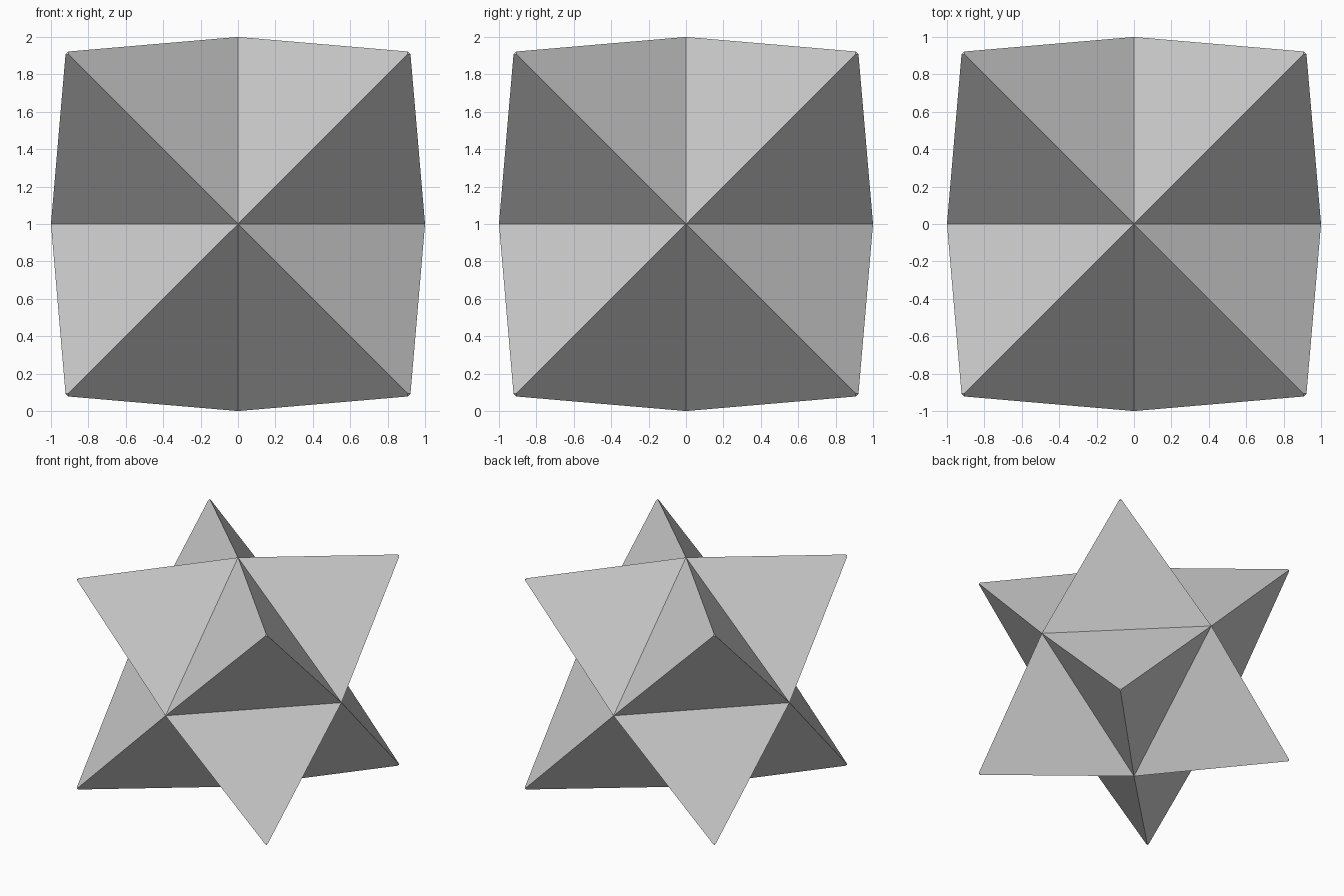
import bpy
import bmesh
from mathutils import Vector

if "Cube" in bpy.data.objects:
    bpy.data.objects.remove(bpy.data.objects["Cube"])

TIP = 0.921      # coordinate of each ideal spike apex on x, y and z
BLUNT = 0.985    # how far along the spike the small flat end sits

bm = bmesh.new()

# Octahedral core: one point at each end of each axis
for axis in range(3):
    for sign in (-1, 1):
        p = Vector()
        p[axis] = sign
        bm.verts.new(p)
bmesh.ops.convex_hull(bm, input=bm.verts[:])
bmesh.ops.recalc_face_normals(bm, faces=bm.faces[:])

# Eight blunt three-sided spikes, one on each core face
for face in bmesh.ops.extrude_discrete_faces(bm, faces=bm.faces[:])["faces"]:
    apex = sum((v.co for v in face.verts), Vector()) * TIP
    for v in face.verts:
        v.co = v.co.lerp(apex, BLUNT)

bmesh.ops.recalc_face_normals(bm, faces=bm.faces[:])
bmesh.ops.translate(bm, verts=bm.verts[:], vec=(0, 0, 1))

mesh = bpy.data.meshes.new("eight_pointed_star")
bm.to_mesh(mesh)
bm.free()
star = bpy.data.objects.new("eight_pointed_star", mesh)
bpy.context.collection.objects.link(star)
